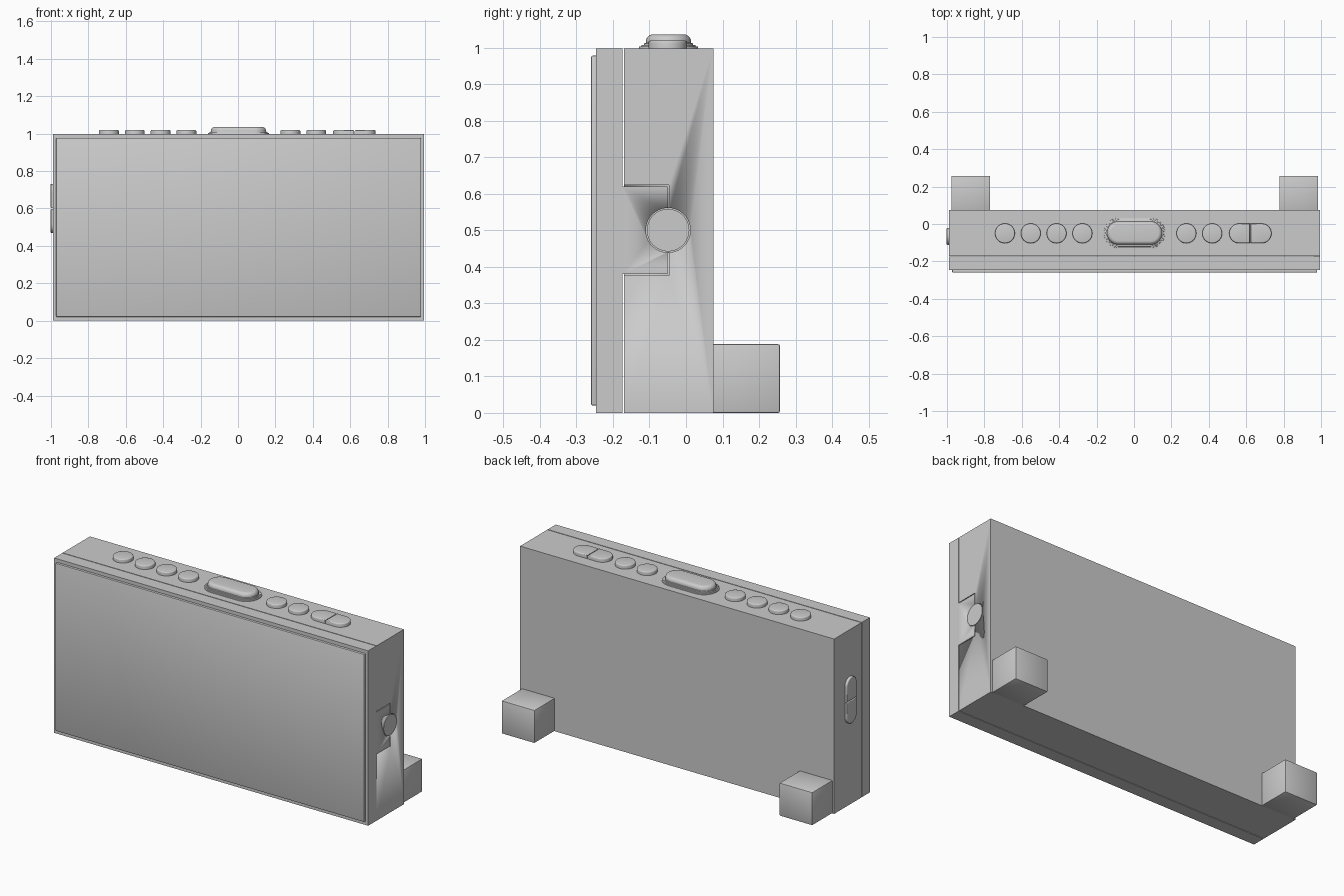
import bpy, bmesh, math
from mathutils import Matrix, Vector

if "Cube" in bpy.data.objects:
    bpy.data.objects.remove(bpy.data.objects["Cube"])


def finish(name, bm):
    bmesh.ops.recalc_face_normals(bm, faces=bm.faces[:])
    me = bpy.data.meshes.new(name)
    bm.to_mesh(me)
    bm.free()
    ob = bpy.data.objects.new(name, me)
    bpy.context.collection.objects.link(ob)
    bpy.context.view_layer.objects.active = ob
    bpy.ops.object.select_all(action='DESELECT')
    ob.select_set(True)
    bpy.ops.object.shade_smooth_by_angle(angle=math.radians(35))
    return ob


def box(name, lo, hi, bevel=0.0, segs=2):
    bm = bmesh.new()
    bmesh.ops.create_cube(bm, size=1)
    lo, hi = Vector(lo), Vector(hi)
    bmesh.ops.scale(bm, vec=hi - lo, verts=bm.verts[:])
    bmesh.ops.translate(bm, vec=(lo + hi) / 2, verts=bm.verts[:])
    if bevel:
        bmesh.ops.bevel(bm, geom=bm.edges[:], offset=bevel, segments=segs,
                        profile=0.5, affect='EDGES')
    return finish(name, bm)


def stadium(length, width, left=True, right=True, n=20):
    """Outline centred on the origin; an end is round if its flag is set."""
    r, h = width / 2, length / 2
    pts = []
    for on, s in ((right, 1), (left, -1)):
        if on:
            for i in range(n + 1):
                a = -math.pi / 2 + math.pi * i / n
                pts.append((s * (h - r + r * math.cos(a)), s * r * math.sin(a)))
        else:
            pts += [(s * h, -s * r), (s * h, s * r)]
    return pts


def prism(name, pts, matrix, depth, height, bevel=0.0, segs=3):
    """Extrude an outline from -depth to height, rounding the upper rim."""
    bm = bmesh.new()
    vs = [bm.verts.new((x, y, -depth)) for x, y in pts]
    bmesh.ops.remove_doubles(bm, verts=vs, dist=1e-5)
    base = bm.faces.new([v for v in vs if v.is_valid])
    ext = bmesh.ops.extrude_face_region(bm, geom=[base], use_keep_orig=True)
    top = [g for g in ext['geom'] if isinstance(g, bmesh.types.BMFace)][0]
    bmesh.ops.translate(bm, vec=(0, 0, depth + height), verts=top.verts[:])
    if bevel:
        bmesh.ops.bevel(bm, geom=top.edges[:], offset=bevel, segments=segs,
                        profile=0.5, affect='EDGES')
    bmesh.ops.transform(bm, matrix=matrix, verts=bm.verts[:])
    return finish(name, bm)


def boolean(ob, tool, op='DIFFERENCE'):
    m = ob.modifiers.new(op, 'BOOLEAN')
    m.operation, m.object, m.solver = op, tool, 'EXACT'
    bpy.context.view_layer.objects.active = ob
    bpy.ops.object.modifier_apply(modifier=m.name)


X0, X1 = -0.988, 0.995
G = 0.004
UP = Matrix.Translation
TO_RIGHT = Matrix.Rotation(math.pi / 2, 4, 'Y')
TO_LEFT = Matrix.Rotation(-math.pi / 2, 4, 'Y')

# Two-part case: front frame with a side tab, and the back shell it slots into
front = box("front_frame", (X0, -0.247, 0), (X1, -0.174, 0.998))
back = box("back_shell", (X0, -0.174 + G, 0), (X1, 0.075, 0.998))
tab = box("tab_tool", (X1 - 0.03, -0.19, 0.38), (X1, -0.05, 0.62))
notch = box("notch_tool", (X1 - 0.034, -0.2, 0.38 - G),
            (X1 + 0.02, -0.05 + G, 0.62 + G))
disc = [(math.cos(2 * math.pi * i / 64), math.sin(2 * math.pi * i / 64)) for i in range(64)]
hub = UP((X1, -0.049, 0.5)) @ TO_RIGHT
hole = prism("hole_tool", [(0.061 * x, 0.061 * y) for x, y in disc], hub, 0.05, 0.02)
boolean(front, tab, 'UNION')
boolean(back, notch)
for part in (front, back):
    boolean(part, hole)
for tool in (tab, notch, hole):
    bpy.data.objects.remove(tool)

# Round plug on the right side
prism("side_plug", [(0.058 * x, 0.058 * y) for x, y in disc], hub, 0.05, 0.0)

# Raised front panel
box("front_panel", (-0.972, -0.26, 0.02), (0.979, -0.24, 0.978), 0.005)

# Rear feet
for side, x in (("left", -0.977), ("right", 0.777)):
    box("foot_" + side, (x, 0.07, 0.0), (x + 0.208, 0.257, 0.188), 0.005)

# Round top buttons
for i, x in enumerate((-0.69, -0.552, -0.414, -0.276, 0.28, 0.418)):
    prism(f"top_button_{i + 1}", [(0.053 * a, 0.053 * b) for a, b in disc],
          UP((x, -0.05, 0.998)), 0.005, 0.021, 0.006)

# Large centre button on a stepped collar
mid = UP((0.003, -0.048, 0.998))
for i, (grow, h) in enumerate(((0.0, 0.005), (-0.014, 0.009), (-0.028, 0.014))):
    prism(f"centre_collar_{i + 1}", stadium(0.328 + grow, 0.162 + grow), mid, 0.005, h, 0.002, 2)
prism("centre_button", stadium(0.294, 0.124), mid, 0.005, 0.038, 0.02, 6)

# Split rocker buttons: on the top and on the left side
rockers = (("top_rocker", UP((0.622, -0.05, 0.998)), 0.226, 0.105, 0.021, 0.006),
           ("side_rocker", UP((X0, -0.066, 0.6)) @ TO_LEFT, 0.264, 0.09, 0.014, 0.005))
for name, m, length, width, h, bev in rockers:
    half = length / 2 - 0.002
    for s, tag in ((-1, "a"), (1, "b")):
        prism(f"{name}_{tag}", stadium(half, width, s < 0, s > 0),
              m @ UP((s * (half / 2 + 0.002), 0, 0)), 0.005, h, bev)
